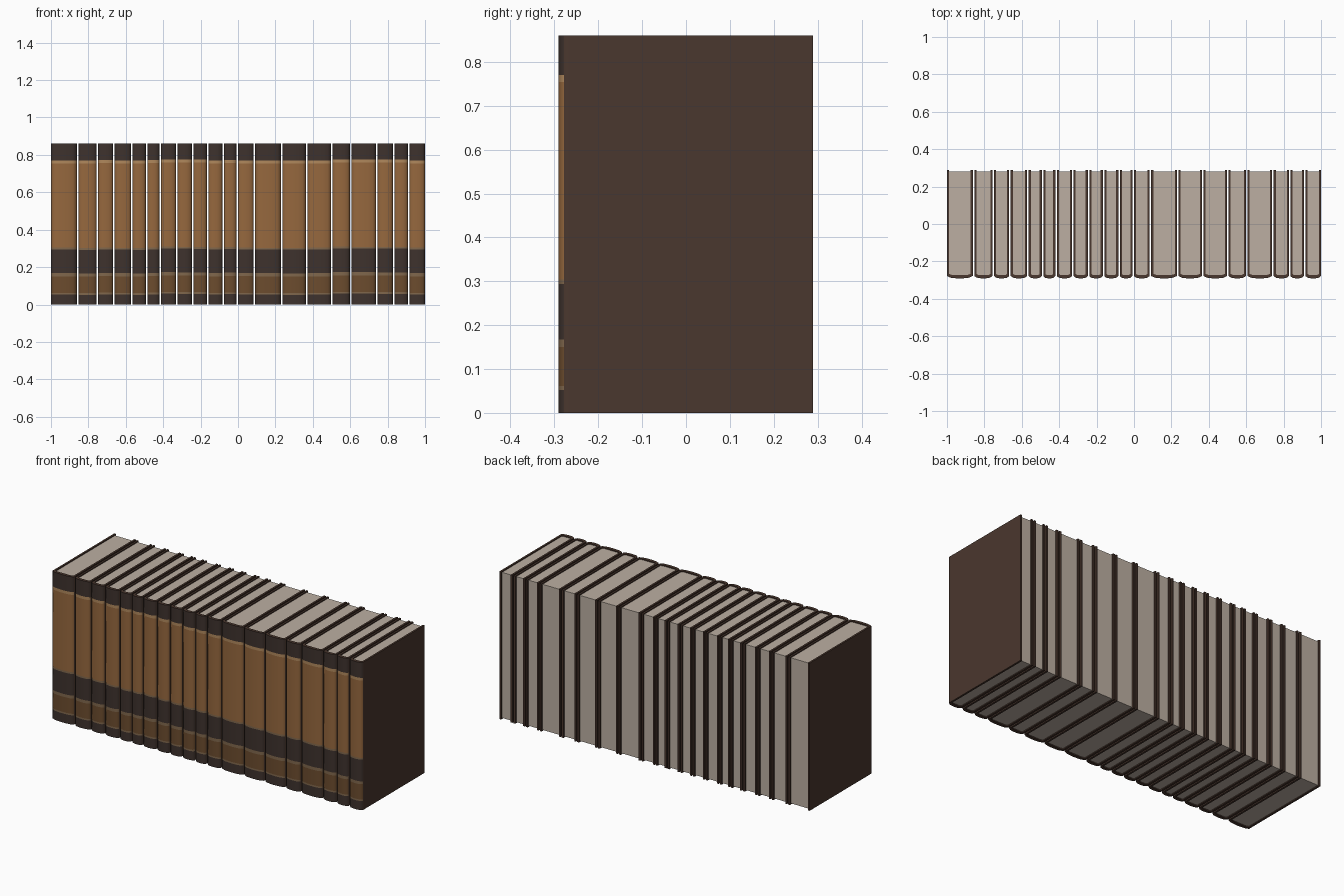
import bpy
import bmesh
import random

random.seed(4)
if "Cube" in bpy.data.objects:
    bpy.data.objects.remove(bpy.data.objects["Cube"])


def material(name, r, g, b):
    """Flat material from an 8-bit display colour."""
    lin = [((c / 255 + 0.055) / 1.055) ** 2.4 for c in (r, g, b)] + [1]
    m = bpy.data.materials.new(name)
    m.use_nodes = True
    m.diffuse_color = lin
    bsdf = m.node_tree.nodes["Principled BSDF"]
    bsdf.inputs["Base Color"].default_value = lin
    bsdf.inputs["Roughness"].default_value = 0.9
    return m


COVER, DARK, GOLD, LOWER, TRIM, WORN = range(6)
cover_mats = [
    material("dark brown cover", 74, 55, 46),
    material("spine band dark", 62, 50, 45),
    material("spine leather tan", 150, 104, 62),
    material("spine leather brown", 108, 76, 46),
    material("spine light trim", 176, 136, 92),
    material("spine worn trim", 128, 103, 76),
]
paper = material("paper", 188, 175, 162)

HEIGHT, BACK, FRONT = 0.86, 0.29, -0.291
BOARD, GAP, INSET = 0.011, 0.008, 0.006


def make_object(name, bm, mats):
    bmesh.ops.recalc_face_normals(bm, faces=bm.faces)
    mesh = bpy.data.meshes.new(name)
    bm.to_mesh(mesh)
    bm.free()
    for m in mats:
        mesh.materials.append(m)
    obj = bpy.data.objects.new(name, mesh)
    bpy.context.collection.objects.link(obj)
    return obj


def make_cover(name, x0, x1):
    """U-shaped case with a rounded spine, banded by height."""
    mid, half = (x0 + x1) / 2, (x1 - x0) / 2
    # Half profile: share of half width, y; mirrored across the book
    side = [(1, BACK), (1, -0.266), (1, -0.278), (0.72, -0.287), (0.35, FRONT + 0.001)]
    prof = side + [(0, FRONT)] + [(-f, y) for f, y in reversed(side)]
    outer = [(mid + f * half, y) for f, y in prof]
    inner = [(mid + f * (half - BOARD), y if y == BACK else max(y + BOARD, -0.272))
             for f, y in prof]
    # Band tops and colours, with a little hand-made variation
    j = random.uniform(-0.004, 0.004)
    bands = [(0.055 + j, DARK), (0.064 + j, WORN), (0.153 + j, LOWER),
             (0.17 + j, WORN), (0.296 + j, DARK), (0.306 + j, WORN),
             (0.757 + j, GOLD), (0.773 + j, TRIM), (HEIGHT, DARK)]
    bm = bmesh.new()
    rings = [([bm.verts.new((x, y, z)) for x, y in outer],
              [bm.verts.new((x, y, z)) for x, y in inner])
             for z in [0] + [b[0] for b in bands]]
    n = len(prof)
    for (lo, li), (ho, hi), (_, colour) in zip(rings, rings[1:], bands):
        for i in range(n - 1):
            f = bm.faces.new((lo[i], lo[i + 1], ho[i + 1], ho[i]))
            if 1 < i < n - 3 or i in (1, n - 3):
                f.material_index = colour if max(v.co.y for v in f.verts) < -0.27 else COVER
            bm.faces.new((li[i], li[i + 1], hi[i + 1], hi[i]))
        for i in (0, n - 1):
            bm.faces.new((lo[i], li[i], hi[i], ho[i]))
    # Board edges at bottom and top
    for o, s in (rings[0], rings[-1]):
        for i in range(n - 1):
            bm.faces.new((o[i], o[i + 1], s[i + 1], s[i]))
    return make_object(name, bm, cover_mats)


def make_pages(name, x0, x1):
    bm = bmesh.new()
    bmesh.ops.create_cube(bm, size=1)
    y0, y1 = -0.273, BACK - 0.009
    for v in bm.verts:
        v.co.x = (x0 + x1) / 2 + v.co.x * (x1 - x0 - 2 * BOARD + 0.001)
        v.co.y = (y0 + y1) / 2 + v.co.y * (y1 - y0)
        v.co.z = HEIGHT / 2 + v.co.z * (HEIGHT - 2 * INSET)
    return make_object(name, bm, [paper])


# Boundaries between neighbouring books
edges = [-1, -0.858, -0.752, -0.663, -0.567, -0.489, -0.417, -0.327, -0.243,
         -0.163, -0.08, -0.005, 0.088, 0.233, 0.367, 0.502, 0.602, 0.743,
         0.832, 0.912, 1]
for k, (a, b) in enumerate(zip(edges, edges[1:]), 1):
    a += GAP / 2 if k > 1 else 0
    b -= GAP / 2 if k < len(edges) - 1 else 0
    cover = make_cover(f"book_cover_{k}", a, b)
    make_pages(f"book_pages_{k}", a, b)
    bpy.ops.object.select_all(action="DESELECT")
    cover.select_set(True)
    bpy.context.view_layer.objects.active = cover
    bpy.ops.object.shade_smooth_by_angle(angle=1.4)
